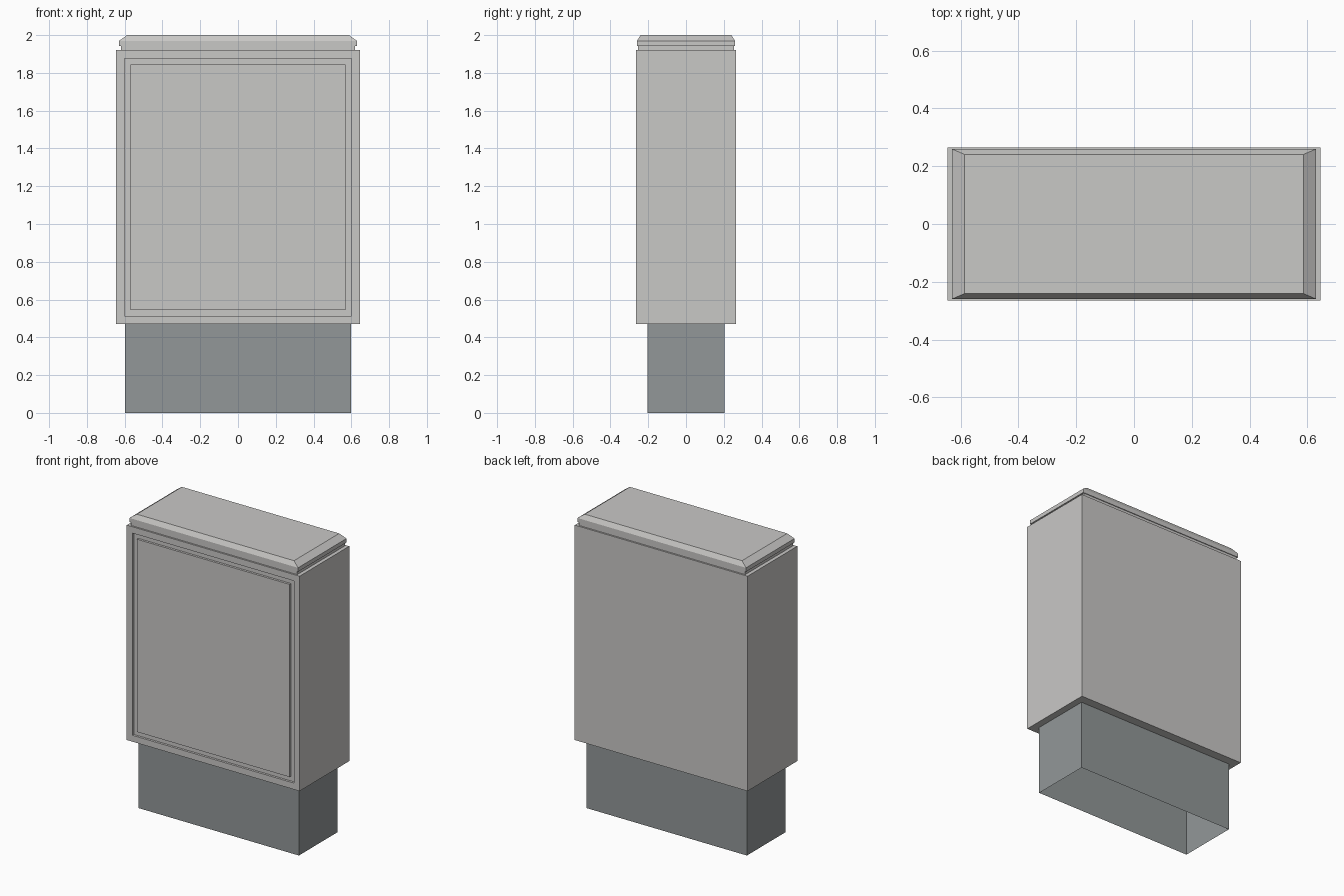
import bpy, bmesh

if "Cube" in bpy.data.objects:
    bpy.data.objects.remove(bpy.data.objects["Cube"])


def material(name, rgb):
    m = bpy.data.materials.new(name)
    m.diffuse_color = (*rgb, 1)
    m.use_nodes = True
    m.node_tree.nodes["Principled BSDF"].inputs["Base Color"].default_value = m.diffuse_color
    return m


LIGHT = material("light grey", (0.584, 0.577, 0.565))
PLINTH = material("blue grey", (0.287, 0.309, 0.314))


def loft(name, sections, mat, bottom=True, top=True):
    """Stack of rectangles given as (half x, half y, z), skinned into a shell."""
    bm = bmesh.new()
    rings = [[bm.verts.new((sx * hx, sy * hy, z))
              for sx, sy in ((-1, -1), (1, -1), (1, 1), (-1, 1))]
             for hx, hy, z in sections]
    for a, b in zip(rings, rings[1:]):
        for i in range(4):
            j = (i + 1) % 4
            bm.faces.new((a[i], a[j], b[j], b[i]))
    if bottom:
        bm.faces.new(rings[0][::-1])
    if top:
        bm.faces.new(rings[-1])
    bm.normal_update()
    me = bpy.data.meshes.new(name)
    bm.to_mesh(me)
    bm.free()
    me.materials.append(mat)
    ob = bpy.data.objects.new(name, me)
    bpy.context.collection.objects.link(ob)
    return ob


# Plinth: thin shell, open underneath
loft("plinth", [(0.598, 0.205, 0), (0.598, 0.205, 0.47)], PLINTH, bottom=False, top=False)

# Cabinet body
body = loft("cabinet_body", [(0.645, 0.265, 0.47), (0.645, 0.265, 1.92)], LIGHT)

# Groove around the front door panel
bm = bmesh.new()
bm.from_mesh(body.data)
front = min(bm.faces, key=lambda f: f.calc_center_median().y)
for thickness, depth in ((0.043, 0), (0, -0.015), (0.032, 0), (0, 0.015)):
    if thickness:
        bmesh.ops.inset_region(bm, faces=[front], thickness=thickness, use_even_offset=True)
    else:
        new = bmesh.ops.extrude_discrete_faces(bm, faces=[front])["faces"]
        front = new[0]
        for v in front.verts:
            v.co.y -= depth
    bm.normal_update()
bm.to_mesh(body.data)
bm.free()

# Lid: recessed neck, overhanging rim and chamfered top
loft("lid", [(0.62, 0.254, 1.92), (0.62, 0.254, 1.943), (0.629, 0.259, 1.943),
             (0.629, 0.259, 1.97), (0.587, 0.241, 2.0)], LIGHT, bottom=False)
